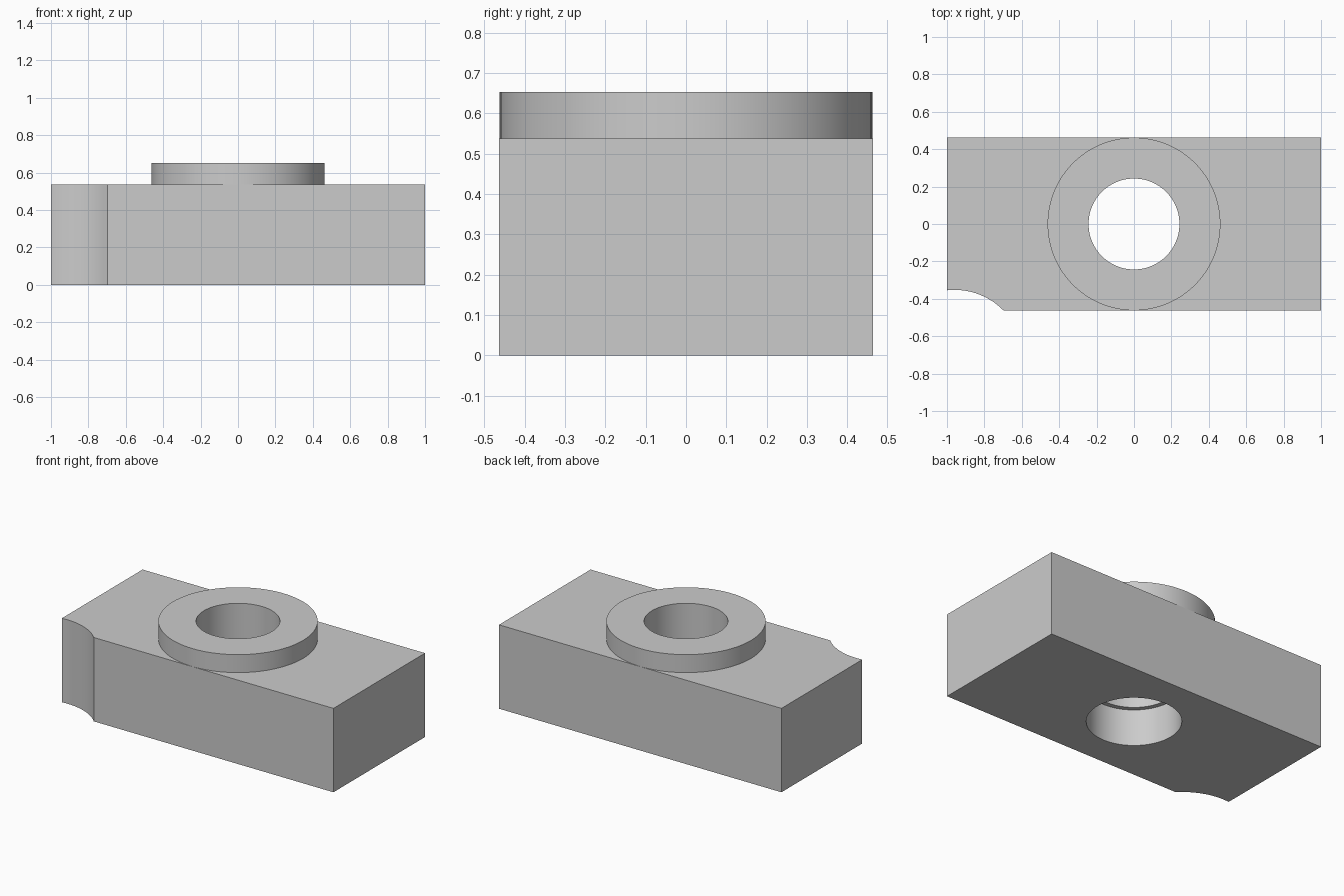
import bpy
import math

cube = bpy.data.objects.get("Cube")
if cube:
    bpy.data.objects.remove(cube, do_unlink=True)

LENGTH, DEPTH = 2.0, 0.926
BLOCK_TOP, BOSS_TOP = 0.537, 0.652

# Single plain material
grey = bpy.data.materials.new("light grey")
grey.use_nodes = True
colour = (0.6, 0.6, 0.6, 1)
grey.diffuse_color = colour
grey.node_tree.nodes["Principled BSDF"].inputs["Base Color"].default_value = colour


def cylinder(name, radius, low, high, x=0, y=0):
    """Upright cylinder between two heights."""
    bpy.ops.mesh.primitive_cylinder_add(
        vertices=96, radius=radius, depth=high - low, location=(x, y, (low + high) / 2))
    obj = bpy.context.object
    obj.name = name
    obj.data.materials.append(grey)
    return obj


def combine(target, tool, operation):
    """Apply a boolean and discard the tool object."""
    bpy.ops.object.select_all(action="DESELECT")
    bpy.context.view_layer.objects.active = target
    target.select_set(True)
    mod = target.modifiers.new(tool.name, "BOOLEAN")
    mod.operation, mod.solver, mod.object = operation, "EXACT", tool
    bpy.ops.object.modifier_apply(modifier=mod.name)
    bpy.data.objects.remove(tool, do_unlink=True)


# Rectangular block
bpy.ops.mesh.primitive_cube_add(size=1, location=(0, 0, BLOCK_TOP / 2))
block = bpy.context.object
block.name = "bored_block"
block.scale = (LENGTH, DEPTH, BLOCK_TOP)
bpy.ops.object.transform_apply(location=True, rotation=False, scale=True)
block.data.materials.append(grey)

# Raised round boss, rooted inside the block
combine(block, cylinder("boss", DEPTH / 2 - 0.001, 0.3, BOSS_TOP), "UNION")

# Through bore, wider counterbore from below, scooped front corner
combine(block, cylinder("bore", 0.243, -0.1, 0.8), "DIFFERENCE")
combine(block, cylinder("counterbore", 0.272, -0.1, 0.233), "DIFFERENCE")
combine(block, cylinder("corner_scoop", 0.367, -0.1, 0.8, -0.96, -0.719), "DIFFERENCE")

bpy.ops.object.shade_smooth_by_angle(angle=math.radians(30))
